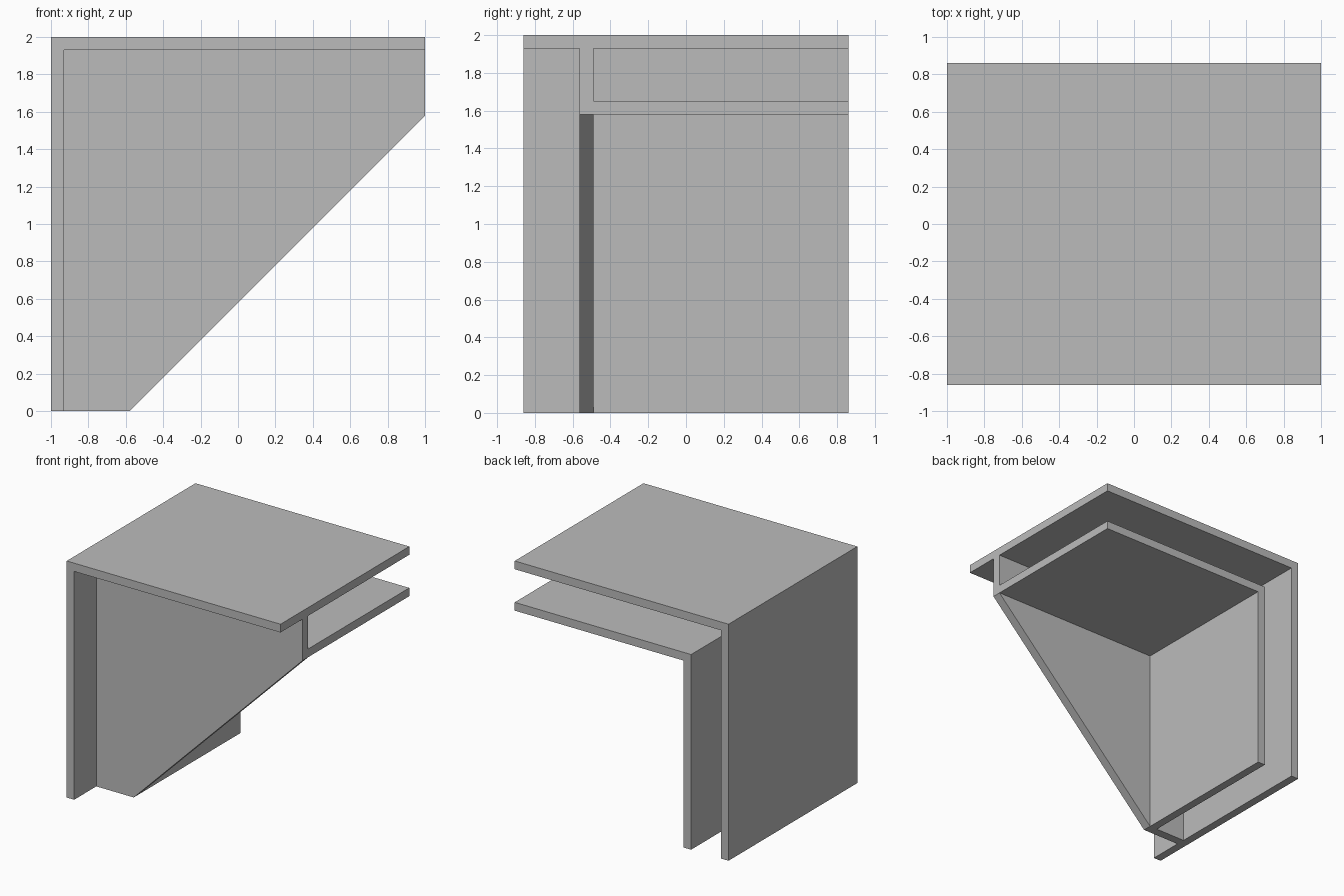
import bpy
import bmesh

cube = bpy.data.objects.get("Cube")
if cube:
    bpy.data.objects.remove(cube, do_unlink=True)

grey = bpy.data.materials.new("plain grey")
grey.use_nodes = True
colour = (0.5, 0.5, 0.5, 1)
grey.diffuse_color = colour
grey.node_tree.nodes["Principled BSDF"].inputs["Base Color"].default_value = colour

T = 0.07                      # plate thickness
BACK = 0.86                   # half depth
WEB_FRONT, WEB_BACK = -0.565, -0.49
INNER = 0.35                  # offset of the inner angle from the outer one


def extrude_profile(name, profile, y0, y1):
    """Extrude an x-z outline from y0 to y1."""
    bm = bmesh.new()
    face = bm.faces.new([bm.verts.new((x, y0, z)) for x, z in profile])
    result = bmesh.ops.extrude_face_region(bm, geom=[face])
    verts = [v for v in result["geom"] if isinstance(v, bmesh.types.BMVert)]
    bmesh.ops.translate(bm, verts=verts, vec=(0, y1 - y0, 0))
    bmesh.ops.recalc_face_normals(bm, faces=bm.faces[:])
    mesh = bpy.data.meshes.new(name)
    bm.to_mesh(mesh)
    bm.free()
    mesh.materials.append(grey)
    obj = bpy.data.objects.new(name, mesh)
    bpy.context.collection.objects.link(obj)
    return obj


def angle_profile(offset):
    """L outline: an upright on the right side under a horizontal plate."""
    x, z = -1 + offset, 2 - offset
    return [(x, 0), (x + T, 0), (x + T, z - T), (1, z - T), (1, z), (x, z)]


# Outer angle: top plate and side plate
extrude_profile("outer_angle", angle_profile(0), -BACK, BACK)

# Inner angle: shelf and upright behind the web
extrude_profile("inner_angle", angle_profile(INNER), WEB_BACK, BACK)

# Web with the diagonal cut corner, joining both angles
edge = INNER + T
web = [(-1 + T, 0), (-1 + edge, 0), (1, 2 - edge), (1, 2 - T), (-1 + T, 2 - T)]
extrude_profile("web", web, WEB_FRONT, WEB_BACK)
